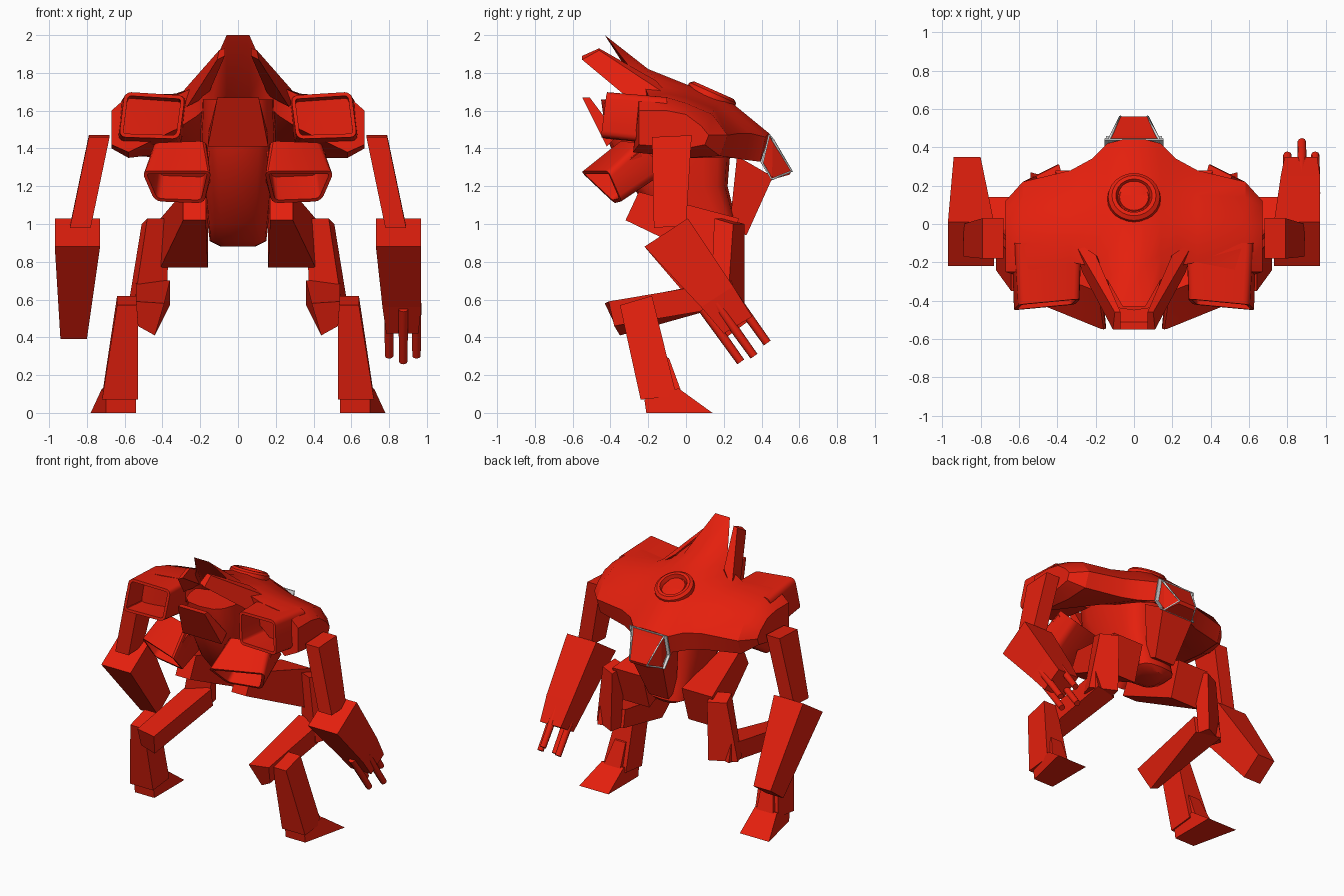
import bpy, bmesh, math
from mathutils import Vector, Matrix

cube = bpy.data.objects.get("Cube")
if cube:
    bpy.data.objects.remove(cube, do_unlink=True)


def material(name, colour):
    m = bpy.data.materials.new(name)
    m.use_nodes = True
    m.diffuse_color = colour
    m.node_tree.nodes["Principled BSDF"].inputs["Base Color"].default_value = colour
    return m


RED = material("red paint", (0.78, 0.014, 0.004, 1))
WHITE = material("white trim", (0.85, 0.85, 0.85, 1))


def finish(name, bm, mat=RED, smooth=None):
    bmesh.ops.recalc_face_normals(bm, faces=bm.faces)
    mesh = bpy.data.meshes.new(name)
    bm.to_mesh(mesh)
    bm.free()
    mesh.materials.append(mat)
    ob = bpy.data.objects.new(name, mesh)
    bpy.context.collection.objects.link(ob)
    if smooth:
        bpy.ops.object.select_all(action='DESELECT')
        ob.select_set(True)
        bpy.context.view_layer.objects.active = ob
        bpy.ops.object.shade_smooth_by_angle(angle=math.radians(smooth))


def skin(rings):
    """Bridge matching rings of points into a closed shell."""
    bm = bmesh.new()
    loops = [[bm.verts.new(p) for p in ring] for ring in rings]
    n = len(loops[0])
    for a, b in zip(loops, loops[1:]):
        for i in range(n):
            j = (i + 1) % n
            bm.faces.new((a[i], a[j], b[j], b[i]))
    bm.faces.new(loops[0])
    bm.faces.new(loops[-1])
    return bm


def mirrored(side, *quads):
    return [[(side * x, y, z) for x, y, z in q] for q in quads]


def block(name, side, *ends, mat=RED):
    """Box through rectangles that span x0..x1 between two (y, z) points."""
    quads = [[(x0, *p), (x1, *p), (x1, *q), (x0, *q)] for x0, x1, p, q in ends]
    finish(name, skin(mirrored(side, *quads)), mat)


def duct(name, side, rim, back, depth):
    """Rounded, hollow four-sided tube with an open rim."""
    rings = mirrored(side, rim, back)
    bm = skin(rings)
    bm.verts.index_update()
    long_edges = [e for e in bm.edges if abs(e.verts[0].index - e.verts[1].index) == 4]
    bmesh.ops.bevel(bm, geom=long_edges, offset=0.035, segments=3, profile=0.5, affect='EDGES')
    bmesh.ops.recalc_face_normals(bm, faces=bm.faces)
    mid, far = (sum((Vector(p) for p in r), Vector()) / 4 for r in rings)
    mouth = min(bm.faces, key=lambda f: (f.calc_center_median() - mid).length)
    bmesh.ops.inset_individual(bm, faces=[mouth], thickness=0.02)
    deep = bmesh.ops.extrude_discrete_faces(bm, faces=[mouth])["faces"][0]
    for v in deep.verts:
        v.co += (far - mid) * depth
    finish(name, bm, smooth=35)


def rod(name, a, b, r):
    a, b = Vector(a), Vector(b)
    bm = bmesh.new()
    turn = (b - a).to_track_quat('Z', 'Y').to_matrix().to_4x4()
    bmesh.ops.create_cone(bm, cap_ends=True, segments=8, radius1=r, radius2=r * 0.85,
                          depth=(b - a).length, matrix=Matrix.Translation((a + b) / 2) @ turn)
    finish(name, bm, smooth=50)


# Back shell: (y, z) cross-sections at each half width, rising to a crest in the middle
half = [
    (0.06, [(-.43, 2), (-.2, 1.82), (0, 1.74), (.22, 1.66), (.44, 1.48), (.41, 1.33), (.1, 1.5), (-.2, 1.68)]),
    (0.14, [(-.29, 1.82), (-.16, 1.77), (0, 1.72), (.2, 1.64), (.42, 1.46), (.39, 1.33), (.1, 1.45), (-.2, 1.64)]),
    (0.22, [(-.22, 1.73), (-.13, 1.73), (0, 1.7), (.17, 1.63), (.34, 1.48), (.31, 1.34), (.07, 1.41), (-.2, 1.57)]),
    (0.33, [(-.2, 1.68), (-.1, 1.69), (0, 1.67), (.15, 1.61), (.28, 1.48), (.25, 1.35), (.05, 1.38), (-.2, 1.5)]),
    (0.58, [(-.25, 1.68), (-.1, 1.67), (0, 1.64), (.14, 1.58), (.22, 1.47), (.18, 1.36), (0, 1.35), (-.28, 1.38)]),
    (0.67, [(-.25, 1.6), (-.1, 1.6), (0, 1.58), (.08, 1.52), (.12, 1.47), (.1, 1.42), (0, 1.4), (-.25, 1.42)]),
]
stations = [(-x, s) for x, s in reversed(half)] + half
finish("back_shell", skin([[(x, y, z) for y, z in s] for x, s in stations]), smooth=32)

# Rounded torso leaning out towards the front: z, half width, front and rear y
rings = []
for z, w, y0, y1 in [(1.66, .19, -.45, .14), (1.45, .2, -.42, .24), (1.2, .18, -.29, .22),
                     (1, .16, -.12, .27), (.91, .15, .0, .29), (.88, .09, .06, .26)]:
    ring = []
    for k in range(16):
        a = math.tau * k / 16
        c, s = math.cos(a), math.sin(a)
        ring.append((w * math.copysign(abs(c) ** .6, c),
                     (y0 + y1) / 2 + (y1 - y0) / 2 * math.copysign(abs(s) ** .7, s), z))
    rings.append(ring)
finish("torso", skin(rings), smooth=40)
block("torso_prow", 1, (-.11, .11, (-.55, 1.67), (-.51, 1.67)), (-.16, .16, (-.42, 1.41), (-.36, 1.47)))
block("chin_column", 1, (-.13, .13, (.27, 1.36), (.46, 1.25)), (-.08, .08, (.23, .98), (.32, .94)))

# Hatch ring on the shell
profile = [(.14, -.03), (.135, .005), (.115, .02), (.095, .02), (.082, -.01), (.075, .0)]
bm = skin([[(r * math.cos(math.tau * k / 24), r * math.sin(math.tau * k / 24), h)
            for k in range(24)] for r, h in profile])
bm.transform(Matrix.Translation((0, .14, 1.69)) @ Matrix.Rotation(math.radians(-24), 4, 'X'))
finish("hatch_ring", bm, smooth=35)

# Visor with its white backing plate and edge trim
block("visor", 1, (-.13, .13, (.4, 1.33), (.44, 1.475)), (-.12, .12, (.455, 1.235), (.46, 1.44)),
      (-.07, .07, (.55, 1.262), (.56, 1.285)))
block("visor_plate", 1, (-.155, .155, (.437, 1.475), (.446, 1.475)), (-.155, .155, (.4, 1.32), (.409, 1.32)),
      (-.145, .145, (.45, 1.235), (.459, 1.235)), mat=WHITE)
for s in (1, -1):
    path = [(.13, .442, 1.472), (.12, .462, 1.442), (.07, .56, 1.28), (.12, .455, 1.237), (.13, .4, 1.33)]
    curve = bpy.data.curves.new("visor_trim", 'CURVE')
    curve.dimensions = '3D'
    curve.bevel_depth = .007
    curve.bevel_resolution = 0
    line = curve.splines.new('POLY')
    line.points.add(len(path) - 1)
    line.use_cyclic_u = True
    for pt, (x, y, z) in zip(line.points, path):
        pt.co = (s * x, y, z, 1)
    curve.materials.append(WHITE)
    bpy.context.collection.objects.link(bpy.data.objects.new("visor_trim", curve))

for s, tag in ((1, "left"), (-1, "right")):
    # Fins beside the crest
    finish(tag + "_crest_fin", skin(mirrored(
        s, [(.32, -.08, 1.67), (.2, -.16, 1.76), (.16, -.2, 1.68), (.27, -.25, 1.62)],
        [(.1, -.46, 1.92), (.07, -.46, 1.93), (.07, -.55, 1.89), (.11, -.55, 1.87)])))
    # Upper intakes and lower thrusters
    duct(tag + "_intake", s,
         [(.28, -.39, 1.68), (.6, -.42, 1.7), (.63, -.45, 1.46), (.31, -.42, 1.45)],
         [(.27, -.1, 1.68), (.62, -.1, 1.67), (.64, -.1, 1.42), (.3, -.1, 1.42)], .9)
    duct(tag + "_thruster", s,
         [(.14, -.56, 1.28), (.51, -.41, 1.28), (.44, -.34, 1.12), (.18, -.38, 1.11)],
         [(.17, -.36, 1.44), (.45, -.25, 1.43), (.44, -.1, 1.28), (.13, -.15, 1.25)], .8)
    # Hip beam, turned hip and leg
    block(tag + "_hip_beam", s, (.17, .29, (-.32, 1.02), (-.25, 1.17)),
          (.16, .41, (.2, .77), (.28, 1.03)))
    finish(tag + "_hip", skin(mirrored(
        s, [(.36, .2, 1.03), (.39, .31, 1.0), (.51, .25, 1.0), (.48, .15, 1.03)],
        [(.38, .22, .57), (.4, .31, .57), (.58, .22, .57), (.55, .13, .57)])))
    finish(tag + "_thigh", skin(mirrored(
        s, [(.36, .22, .57), (.54, .27, .57), (.54, .24, .7), (.36, .2, .7)],
        [(.44, -.35, .41), (.53, -.38, .46), (.54, -.41, .59), (.39, -.43, .58)])))
    block(tag + "_shin", s, (.53, .64, (-.35, .57), (-.18, .62)), (.53, .72, (-.24, .07), (-.05, .09)))
    block(tag + "_calf", s, (.56, .65, (-.12, .3), (-.09, .29)), (.56, .7, (-.12, .07), (-.02, .1)))
    finish(tag + "_foot", skin(mirrored(
        s, [(.54, -.22, .07), (.7, -.22, .07), (.72, -.04, .13), (.54, -.04, .13)],
        [(.54, -.21, 0), (.7, -.21, 0), (.78, .14, 0), (.54, .14, 0)])))
    # Arm
    block(tag + "_upper_arm", s, (.68, .79, (-.18, 1.46), (.03, 1.47)), (.78, .89, (-.17, .98), (0, .99)))

# The left forearm narrows into a hand, the right one is a tapered pod
elbow = (.73, .97, (-.22, .88), (.01, 1.03))
block("left_forearm", 1, elbow, (.765, .97, (.08, .56), (.25, .67)), (.785, .955, (.2, .42), (.35, .51)))
block("right_forearm", -1, elbow, (.8, .94, (.2, .39), (.35, .5)))
for x, y, z in ((.8, .36, .3), (.875, .43, .37), (.875, .29, .27), (.945, .36, .3)):
    rod("finger", (x, y - .2, z + .28), (x, y, z), .026)
